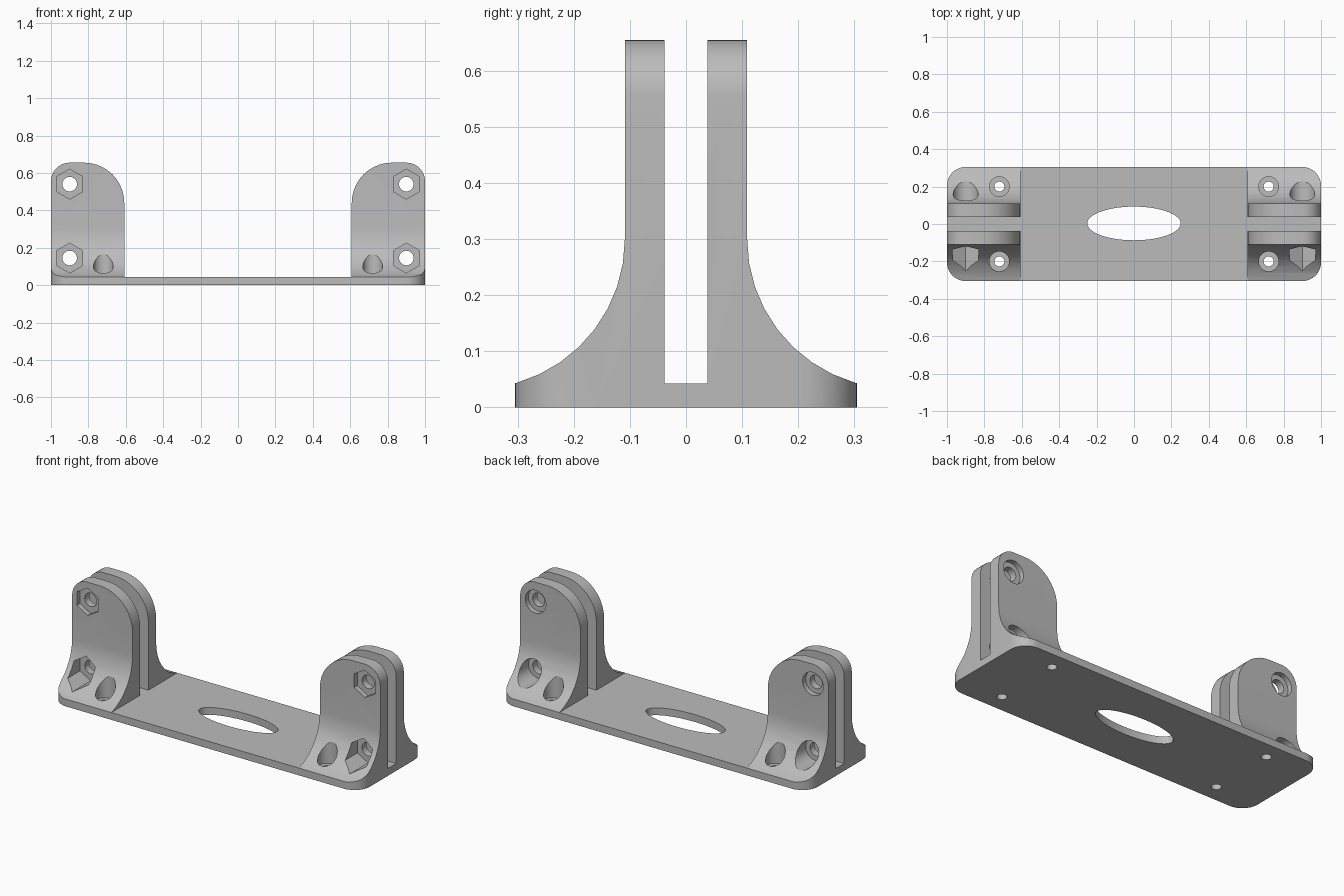
import bpy, bmesh
from math import sin, cos, radians, tau
from mathutils import Matrix, Vector

cube = bpy.data.objects.get("Cube")
if cube:
    bpy.data.objects.remove(cube)

GREY = (0.5, 0.5, 0.5, 1)
grey = bpy.data.materials.new("plain grey")
grey.use_nodes = True
grey.diffuse_color = GREY
grey.node_tree.nodes["Principled BSDF"].inputs["Base Color"].default_value = GREY

LENGTH, DEPTH, HEIGHT, PLATE = 1.0, 0.305, 0.655, 0.043   # half sizes for x and y
INNER, SLOT, CHEEK = 0.608, 0.038, 0.109                  # bracket limits
AXES = {"x": Matrix(((0, 0, 1), (1, 0, 0), (0, 1, 0))),   # (y, z) swept along x
        "y": Matrix(((1, 0, 0), (0, 0, 1), (0, 1, 0))),   # (x, z) swept along y
        "z": Matrix.Identity(3)}                          # (x, y) swept along z


def prism(name, outline, axis, start, end):
    """Sweep a flat outline along an axis."""
    bm = bmesh.new()
    verts = [bm.verts.new(AXES[axis] @ Vector((u, v, start))) for u, v in outline]
    face = bm.faces.new(verts)
    new = bmesh.ops.extrude_face_region(bm, geom=[face])["geom"]
    move = AXES[axis] @ Vector((0, 0, end - start))
    bmesh.ops.translate(bm, vec=move, verts=[g for g in new if isinstance(g, bmesh.types.BMVert)])
    bmesh.ops.recalc_face_normals(bm, faces=bm.faces)
    mesh = bpy.data.meshes.new(name)
    bm.to_mesh(mesh)
    bm.free()
    mesh.materials.append(grey)
    ob = bpy.data.objects.new(name, mesh)
    bpy.context.collection.objects.link(ob)
    return ob


def arc(cx, cy, r, a0, a1, n=10):
    angles = [radians(a0 + (a1 - a0) * i / n) for i in range(n + 1)]
    return [(cx + r * cos(a), cy + r * sin(a)) for a in angles]


def ring(cx, cy, rx, ry, n, turn=0.0):
    return [(cx + rx * cos(tau * i / n + turn), cy + ry * sin(tau * i / n + turn)) for i in range(n)]


def mirrored(half):
    """Close a right-hand half outline with its mirror image."""
    return half + [(-u, v) for u, v in reversed(half)]


def combine(target, tool, operation):
    mod = target.modifiers.new("cut", "BOOLEAN")
    mod.operation, mod.solver, mod.object = operation, "EXACT", tool
    bpy.context.view_layer.objects.active = target
    bpy.ops.object.modifier_apply(modifier=mod.name)
    bpy.data.objects.remove(tool)


# Side section: flared foot, two cheeks and the slot between them
flare = 0.2664
section = [(DEPTH, 0), (DEPTH, PLATE)] + arc(CHEEK + flare, 0.3, flare, 254, 180, 8)
section += [(CHEEK, HEIGHT), (SLOT, HEIGHT), (SLOT, PLATE)]
body = prism("mounting_bracket", mirrored(section), "x", -1.1, 1.1)

# Front silhouette: thin plate with a rounded upright at each end
front = [(LENGTH, -0.1)] + arc(LENGTH - 0.1, HEIGHT - 0.1, 0.1, 0, 90)
front += arc(INNER + 0.215, HEIGHT - 0.215, 0.215, 90, 180) + [(INNER, PLATE)]
combine(body, prism("front_cutter", mirrored(front), "y", -0.5, 0.5), "INTERSECT")

# Plan: rounded corners
plan = arc(LENGTH - 0.1, -DEPTH + 0.1, 0.1, -90, 0) + arc(LENGTH - 0.1, DEPTH - 0.1, 0.1, 0, 90)
combine(body, prism("plan_cutter", mirrored(plan), "z", -0.1, 0.8), "INTERSECT")

# Oval opening in the plate
combine(body, prism("oval_cutter", ring(0, 0.003, 0.25, 0.09, 48), "z", -0.1, 0.2), "DIFFERENCE")

for side in (-1, 1):
    # Clamp bolts: through hole, hexagonal nut pocket in front, round head pocket behind
    for z in (0.54, 0.145):
        x = side * 0.9
        for outline, start, end in ((ring(x, z, 0.039, 0.039, 32), -0.5, 0.5),
                                    (ring(x, z, 0.08, 0.08, 6, tau / 4), -0.5, -0.08),
                                    (ring(x, z, 0.067, 0.067, 32), 0.08, 0.5)):
            combine(body, prism("bolt_cutter", outline, "y", start, end), "DIFFERENCE")
    # Countersunk fixing screws through the foot
    for y in (-0.2, 0.2):
        for r, start in ((0.027, -0.1), (0.053, 0.035)):
            hole = ring(side * 0.72, y, r, r, 32)
            combine(body, prism("screw_cutter", hole, "z", start, 0.5), "DIFFERENCE")

bpy.ops.object.select_all(action="DESELECT")
body.select_set(True)
bpy.context.view_layer.objects.active = body
bpy.ops.object.shade_smooth_by_angle(angle=radians(30))
